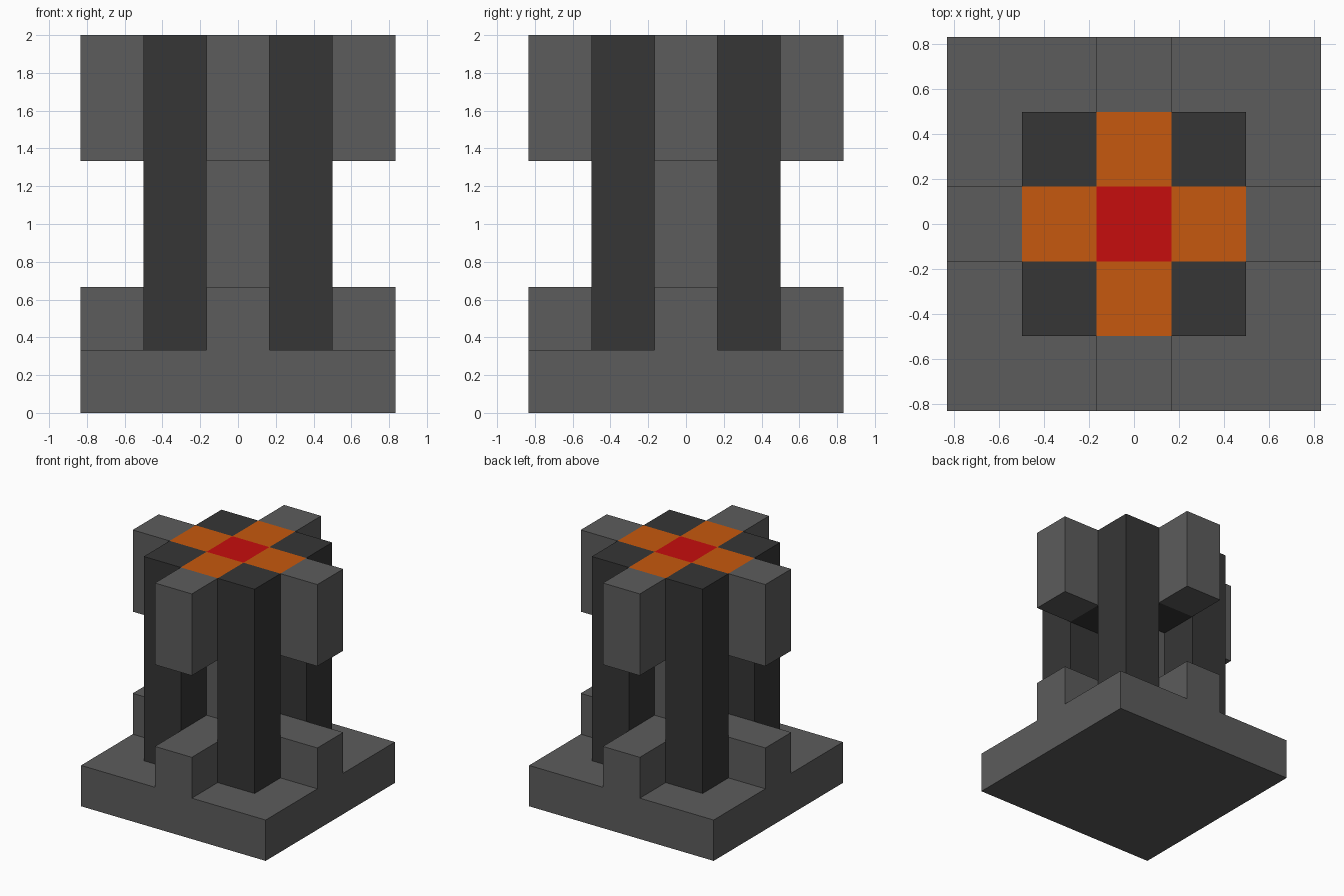
import bpy
import bmesh
from mathutils import Vector

if "Cube" in bpy.data.objects:
    bpy.data.objects.remove(bpy.data.objects["Cube"], do_unlink=True)

U = 1 / 3  # side of one block


def linear(c):
    c /= 255
    return c / 12.92 if c < 0.04 else ((c + 0.055) / 1.055) ** 2.4


def material(name, r, g, b):
    mat = bpy.data.materials.new(name)
    colour = (linear(r), linear(g), linear(b), 1)
    mat.use_nodes = True
    mat.diffuse_color = colour
    mat.node_tree.nodes["Principled BSDF"].inputs["Base Color"].default_value = colour
    return mat


stone = material("grey stone", 92, 92, 92)
dark = material("dark stone", 54, 54, 54)
orange = material("ember orange", 198, 89, 14)
red = material("hot red", 198, 13, 13)


def finish(name, bm, *mats):
    mesh = bpy.data.meshes.new(name)
    bmesh.ops.recalc_face_normals(bm, faces=bm.faces)
    bm.to_mesh(mesh)
    bm.free()
    for mat in mats:
        mesh.materials.append(mat)
    obj = bpy.data.objects.new(name, mesh)
    bpy.context.collection.objects.link(obj)


def block(name, x, y, low, high, mat, top_mat=None):
    """One-block-wide box; x, y, low and high are counted in blocks."""
    bm = bmesh.new()
    bmesh.ops.create_cube(bm, size=U)
    bmesh.ops.scale(bm, vec=(1, 1, high - low), verts=bm.verts)
    bmesh.ops.translate(bm, vec=(x * U, y * U, (low + high) / 2 * U), verts=bm.verts)
    if top_mat:
        for f in bm.faces:
            f.material_index = int(f.normal.z > 0.5)
    finish(name, bm, mat, *([top_mat] if top_mat else []))


def raise_faces(bm, faces, height, keep=False):
    ext = bmesh.ops.extrude_face_region(bm, geom=faces, use_keep_orig=keep)["geom"]
    verts = [g for g in ext if isinstance(g, bmesh.types.BMVert)]
    bmesh.ops.translate(bm, vec=(0, 0, height * U), verts=verts)
    return [g for g in ext if isinstance(g, bmesh.types.BMFace)]


# Stepped base: square slab, raised cross and central column in one solid
bm = bmesh.new()
bmesh.ops.create_grid(bm, x_segments=5, y_segments=5, size=2.5 * U)
slab_top = raise_faces(bm, bm.faces[:], 1, keep=True)
cross = [f for f in slab_top
         if min(abs(c) for c in f.calc_center_median().xy) < U / 2]
cross_top = raise_faces(bm, cross, 1)
core = [f for f in cross_top if f.calc_center_median().xy.length < U / 2]
raise_faces(bm, core, 2)
bmesh.ops.recalc_face_normals(bm, faces=bm.faces)
bmesh.ops.dissolve_limit(bm, angle_limit=0.01, verts=bm.verts, edges=bm.edges)
finish("stepped_base", bm, stone)

# Four tall corner pillars
for x, sx in ((-1, "right"), (1, "left")):
    for y, sy in ((-1, "front"), (1, "back")):
        block(f"{sy}_{sx}_pillar", x, y, 1, 6, dark)

# Head: glowing cross between the pillars and hanging outer blocks
block("head_centre", 0, 0, 4, 6, dark, red)
for side, x, y in (("front", 0, -1), ("back", 0, 1), ("right", -1, 0), ("left", 1, 0)):
    block(f"{side}_head_arm", x, y, 4, 6, dark, orange)
    block(f"{side}_hanging_block", 2 * x, 2 * y, 4, 6, stone)
